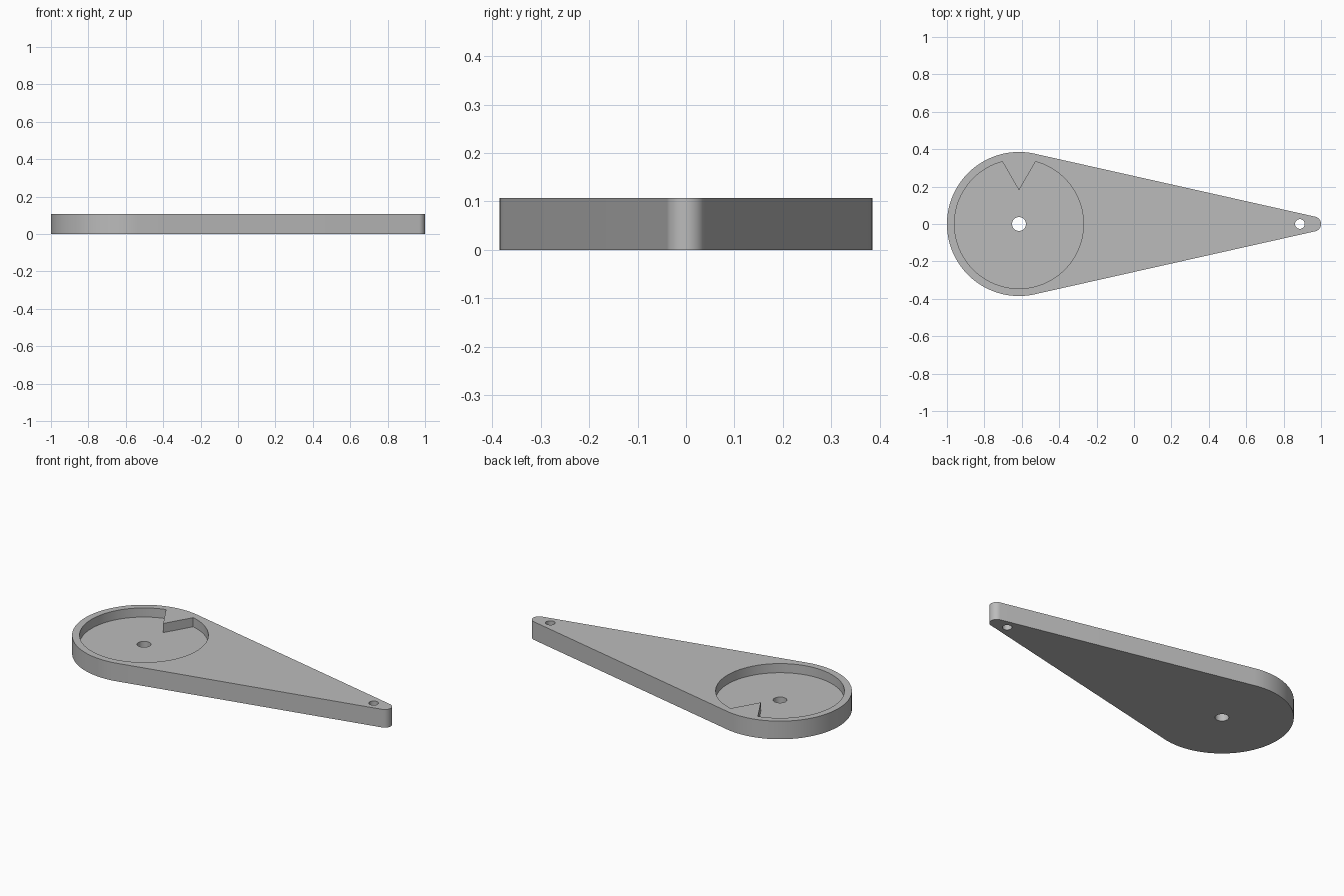
import bpy
import bmesh
from math import sin, cos, asin, radians, pi

cube = bpy.data.objects.get("Cube")
if cube:
    bpy.data.objects.remove(cube, do_unlink=True)

HEIGHT = 0.107
FLOOR = 0.053
HUB_X, HUB_R = -0.615, 0.385
TIP_R = 0.04
TIP_X = 1 - TIP_R

grey = bpy.data.materials.new("plain grey")
grey.use_nodes = True
colour = (0.5, 0.5, 0.5, 1)
grey.diffuse_color = colour
grey.node_tree.nodes["Principled BSDF"].inputs["Base Color"].default_value = colour


def arc(cx, r, start, end, steps):
    """Points on an arc centred on the x axis, both ends included."""
    angles = [start + (end - start) * i / steps for i in range(steps + 1)]
    return [(cx + r * cos(a), r * sin(a)) for a in angles]


def prism(name, outline, z0, z1):
    """Extrude a closed outline straight up."""
    bm = bmesh.new()
    face = bm.faces.new([bm.verts.new((x, y, z0)) for x, y in outline])
    result = bmesh.ops.extrude_face_region(bm, geom=[face])
    top = [v for v in result["geom"] if isinstance(v, bmesh.types.BMVert)]
    bmesh.ops.translate(bm, verts=top, vec=(0, 0, z1 - z0))
    bmesh.ops.recalc_face_normals(bm, faces=bm.faces[:])
    mesh = bpy.data.meshes.new(name)
    bm.to_mesh(mesh)
    bm.free()
    mesh.materials.append(grey)
    obj = bpy.data.objects.new(name, mesh)
    bpy.context.collection.objects.link(obj)
    return obj


def circle(cx, r, steps):
    return arc(cx, r, 0, 2 * pi, steps)[:-1]


# Teardrop arm: two arcs joined by their common tangents
tangent = pi / 2 - asin((HUB_R - TIP_R) / (TIP_X - HUB_X))
outline = arc(HUB_X, HUB_R, tangent, 2 * pi - tangent, 96)
outline += arc(TIP_X, TIP_R, -tangent, tangent, 24)
arm = prism("pointer_arm", outline, 0, HEIGHT)

# Round pocket with a pointed index notch left standing at the back
half_notch = radians(14.9)
pocket = arc(HUB_X, 0.345, pi / 2 + half_notch, 5 * pi / 2 - half_notch, 96)
pocket.append((HUB_X, 0.18))

cutters = [
    prism("pocket_cutter", pocket, FLOOR, HEIGHT + 0.1),
    prism("hub_hole_cutter", circle(HUB_X, 0.037, 40), -0.1, HEIGHT + 0.1),
    prism("tip_hole_cutter", circle(0.887, 0.026, 32), -0.1, HEIGHT + 0.1),
]

bpy.ops.object.select_all(action="DESELECT")
bpy.context.view_layer.objects.active = arm
arm.select_set(True)
for cutter in cutters:
    cutter.hide_render = True
    mod = arm.modifiers.new(cutter.name, "BOOLEAN")
    mod.operation = "DIFFERENCE"
    mod.solver = "EXACT"
    mod.object = cutter
    bpy.ops.object.modifier_apply(modifier=mod.name)
    bpy.data.objects.remove(cutter, do_unlink=True)

bpy.ops.object.shade_smooth_by_angle(angle=radians(30))
